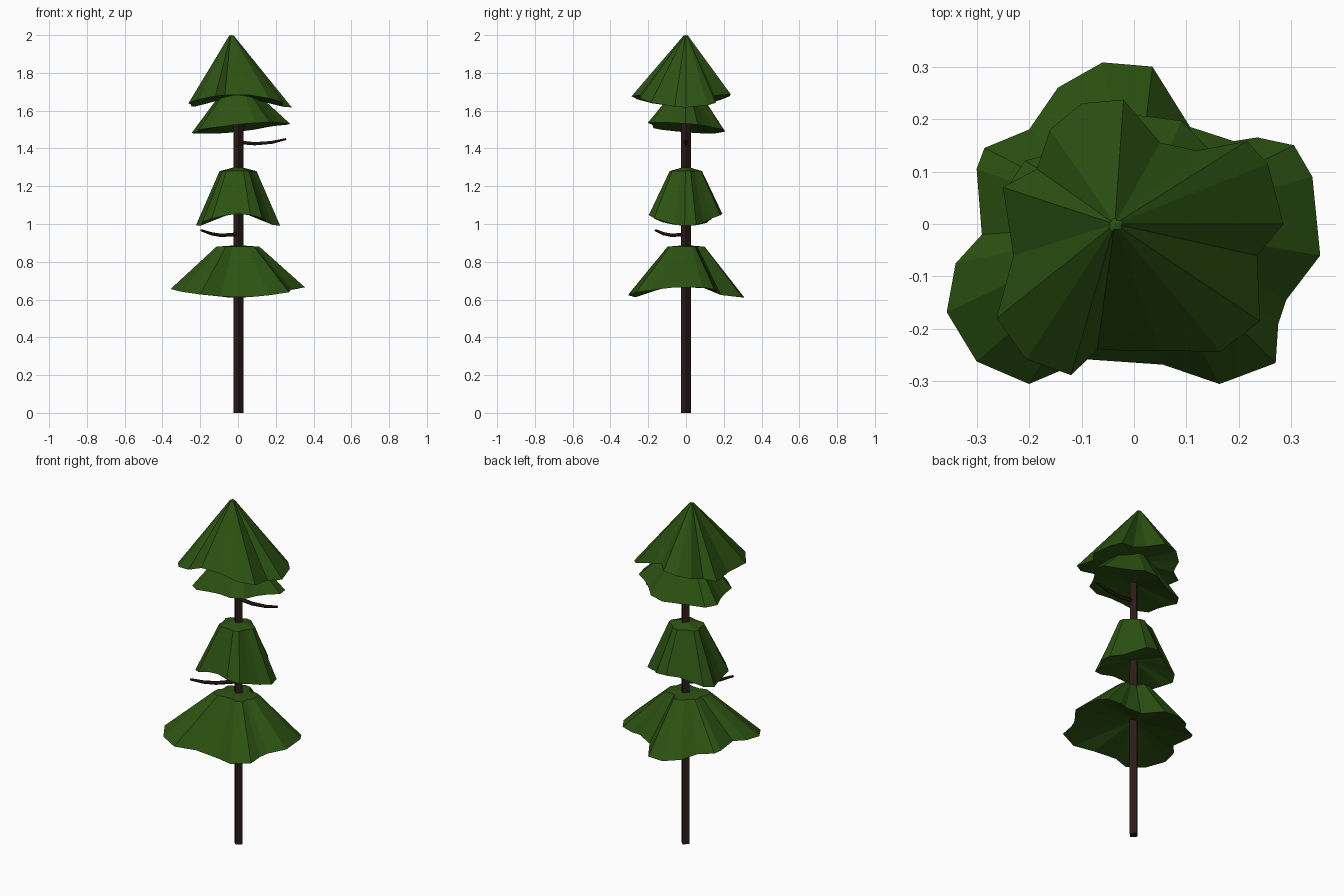
import bpy, bmesh
from math import cos, sin, pi, atan2
from mathutils import Matrix

if "Cube" in bpy.data.objects:
    bpy.data.objects.remove(bpy.data.objects["Cube"])

def material(name, rgb):
    m = bpy.data.materials.new(name)
    m.diffuse_color = (*rgb, 1)
    m.use_nodes = True
    m.node_tree.nodes["Principled BSDF"].inputs["Base Color"].default_value = m.diffuse_color
    return m

GREEN = material("needles", (0.025, 0.085, 0.006))
BROWN = material("bark", (0.025, 0.011, 0.009))

def finish(bm, name, mat):
    bmesh.ops.recalc_face_normals(bm, faces=bm.faces)
    me = bpy.data.meshes.new(name)
    bm.to_mesh(me)
    bm.free()
    me.materials.append(mat)
    ob = bpy.data.objects.new(name, me)
    bpy.context.collection.objects.link(ob)
    return ob

def tier(name, rim, rim_z, ring_scale, ring_z, peak, under_z):
    """Wavy skirt: small upper ring with a cap, wide rim, hollowed underside."""
    bm = bmesh.new()
    px, py, pz = peak
    low = [bm.verts.new((x, y, rim_z(atan2(y, x)))) for x, y in rim]
    top = [bm.verts.new((px + x * ring_scale, py + y * ring_scale, ring_z)) for x, y in rim]
    cap = bm.verts.new((px, py, pz))
    under = bm.verts.new((0, 0, under_z))
    n = len(rim)
    for i in range(n):
        j = (i + 1) % n
        bm.faces.new((low[i], low[j], top[j], top[i]))
        bm.faces.new((top[i], top[j], cap))
        bm.faces.new((low[j], low[i], under))
    return finish(bm, name, GREEN)

def wavy(n, rx, ry, cx, cy, amp, lobes, phase):
    pts = []
    for i in range(n):
        a = 2 * pi * i / n
        k = 1 + amp * cos(lobes * a + phase)
        pts.append((cx + rx * k * cos(a), cy + ry * k * sin(a)))
    return pts

def tube(name, path, radii, sides):
    """Round tube along a path, closed at both ends."""
    cu = bpy.data.curves.new(name, 'CURVE')
    cu.dimensions = '3D'
    cu.bevel_depth = 1
    cu.bevel_resolution = (sides - 4) // 2
    cu.use_fill_caps = True
    sp = cu.splines.new('POLY')
    sp.points.add(len(path) - 1)
    for p, co, r in zip(sp.points, path, radii):
        p.co = (*co, 1)
        p.radius = r
    tmp = bpy.data.objects.new(name + "_path", cu)
    bpy.context.collection.objects.link(tmp)
    bm = bmesh.new()
    bm.from_mesh(tmp.to_mesh())
    tmp.to_mesh_clear()
    bpy.data.objects.remove(tmp)
    for f in bm.faces:
        f.smooth = False
    return finish(bm, name, BROWN)

# Foliage outlines that are seen from above
bottom_rim = [(-.06, .308), (.035, .3), (.107, .185), (.19, .158), (.235, .165),
              (.305, .15), (.34, .09), (.355, -.06), (.29, -.145), (.275, -.19),
              (.27, -.265), (.163, -.305), (.055, -.268), (-.09, -.258), (-.2, -.305),
              (-.3, -.262), (-.357, -.168), (-.34, -.075), (-.29, -.02), (-.3, .105),
              (-.285, .145), (-.2, .18), (-.145, .26)]
top_rim = [(-.02, .237), (-.1, .23), (-.16, .18), (-.185, .105), (-.25, .07),
           (-.23, -.06), (-.262, -.18), (-.205, -.258), (-.12, -.288), (-.07, -.24),
           (.05, -.242), (.165, -.243), (.24, -.185), (.235, -.06), (.285, 0),
           (.255, .115), (.215, .158), (.12, .14), (.05, .155)]

# Four foliage tiers, bottom to top
tier("foliage_bottom", bottom_rim, lambda a: .638 + .028 * cos(2 * a),
     .32, .88, (0, 0, .888), .70)
tier("foliage_lower_middle", wavy(20, .212, .185, -.005, -.007, .11, 5, -.785),
     lambda a: 1.022 - .032 * cos(2 * a), .44, 1.28, (0, 0, 1.305), 1.07)
tier("foliage_upper_middle", wavy(20, .248, .195, .008, -.003, .11, 5, -.785),
     lambda a: 1.508 + .03 * cos(a + .7), .37, 1.69, (0, 0, 1.71), 1.54)
tier("foliage_top", top_rim, lambda a: 1.652 - .035 * cos(2 * a),
     .045, 1.997, (-.035, 0, 2.0), 1.68)

# Trunk: four-sided, corners facing the axes
bm = bmesh.new()
bmesh.ops.create_cone(bm, cap_ends=True, segments=4, radius1=.027, radius2=.026,
                      depth=1.75, matrix=Matrix.Translation((.003, 0, .875)))
finish(bm, "trunk", BROWN)

# Bare twigs
tube("twig_upper", [(.01, 0, 1.432), (.09, 0, 1.425), (.18, 0, 1.432), (.255, 0, 1.45)],
     [.011, .01, .009, .006], 6)
tube("twig_lower", [(-.01, -.008, .945), (-.09, -.074, .94), (-.14, -.116, .948), (-.195, -.162, .967)],
     [.011, .01, .009, .006], 6)
